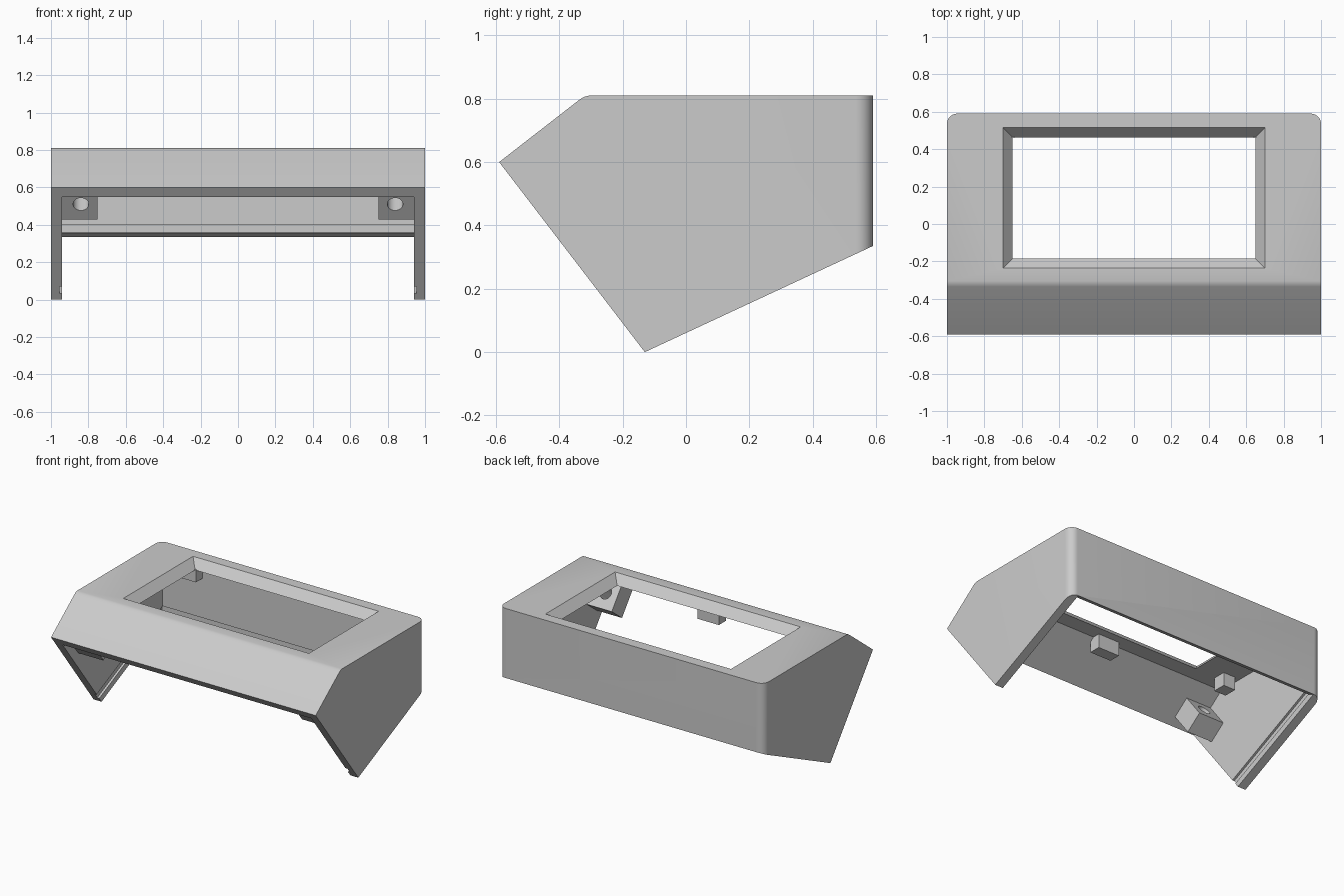
import bpy, bmesh
from mathutils import Vector

cube = bpy.data.objects.get("Cube")
if cube:
    bpy.data.objects.remove(cube, do_unlink=True)

grey = bpy.data.materials.new("light_grey")
grey.use_nodes = True
colour = (0.6, 0.6, 0.6, 1)
grey.diffuse_color = colour
grey.node_tree.nodes["Principled BSDF"].inputs["Base Color"].default_value = colour


def finish(name, bm):
    bmesh.ops.recalc_face_normals(bm, faces=bm.faces)
    mesh = bpy.data.meshes.new(name)
    bm.to_mesh(mesh)
    bm.free()
    mesh.materials.append(grey)
    obj = bpy.data.objects.new(name, mesh)
    bpy.context.collection.objects.link(obj)
    return obj


def prism(name, profile, x0, x1, corner=0):
    """Extrude a (y, z) profile along x; optionally round the rear uprights."""
    bm = bmesh.new()
    face = bm.faces.new([bm.verts.new((x0, y, z)) for y, z in profile])
    out = bmesh.ops.extrude_face_region(bm, geom=[face])
    verts = [v for v in out["geom"] if isinstance(v, bmesh.types.BMVert)]
    bmesh.ops.translate(bm, verts=verts, vec=(x1 - x0, 0, 0))
    if corner:
        back = max(v.co.y for v in bm.verts)
        uprights = [e for e in bm.edges
                    if all(v.co.y > back - 0.001 for v in e.verts)
                    and abs(e.verts[0].co.x - e.verts[1].co.x) < 0.001]
        bmesh.ops.bevel(bm, geom=uprights, offset=corner, segments=8,
                        profile=0.5, affect='EDGES')
    return finish(name, bm)


def box(name, x0, x1, y0, y1, z0, z1):
    return prism(name, [(y0, z0), (y1, z0), (y1, z1), (y0, z1)], x0, x1)


def cut(obj, cutter):
    bpy.context.view_layer.objects.active = obj
    mod = obj.modifiers.new("cut", 'BOOLEAN')
    mod.operation = 'DIFFERENCE'
    mod.solver = 'EXACT'
    mod.object = cutter
    bpy.ops.object.modifier_apply(modifier=mod.name)
    bpy.data.objects.remove(cutter, do_unlink=True)


def along(origin, u, v, s, r):
    p = Vector(origin) + s * Vector(u) + r * Vector(v)
    return p.x, p.y


# Outer shell with a softened ridge and rounded rear corners
shell = prism("shell", [(-0.59, 0.6), (-0.335, 0.798), (-0.322, 0.806), (-0.305, 0.81),
                        (0.59, 0.81), (0.59, 0.335), (-0.13, 0)], -1, 1, 0.055)

# Hollow interior, open below and at the sloping front
cut(shell, prism("cavity", [(-0.29, 0.75), (0.53, 0.75), (0.53, 0.36), (0.65, 0.31),
                            (0.65, -0.3), (-0.63, -0.3), (-0.63, 0.489)], -0.94, 0.94))

# Groove for the base panel, parallel to the bottom edge
low, up = (0.907, 0.422), (-0.422, 0.907)
cut(shell, prism("groove", [along((-0.13, 0), low, up, s, d)
                            for s, d in ((-0.2, 0.04), (0.763, 0.04), (0.784, 0.085), (-0.2, 0.085))],
                 -0.955, 0.955))

# Window with sloping sides
bm = bmesh.new()
bmesh.ops.create_cube(bm, size=2)
for v in bm.verts:
    top = v.co.z > 0
    grow = 0.01 if top else -0.06
    v.co = (v.co.x * (0.7 + grow), 0.14 + v.co.y * (0.375 + grow), 0.82 if top else 0.74)
cut(shell, finish("window", bm))

# Drilled mounting bosses behind the open front
down, inward = (0.608, -0.794), (0.794, 0.608)
inner = (-0.55, 0.55)
for side, label in ((1, "left"), (-1, "right")):
    xs = sorted((side * 0.75, side * 0.945))
    boss = prism(label + "_front_boss",
                 [along(inner, down, inward, s, r)
                  for s, r in ((-0.005, 0.06), (0.2, 0.06), (0.2, 0.2), (-0.005, 0.2))], *xs)
    y, z = along(inner, down, inward, 0.096, 0.13)
    bm = bmesh.new()
    bmesh.ops.create_cone(bm, cap_ends=True, segments=32, radius1=0.042, radius2=0.042, depth=0.4)
    turn = Vector((0, 0, 1)).rotation_difference(Vector((0, *inward)))
    bmesh.ops.rotate(bm, verts=bm.verts, matrix=turn.to_matrix())
    bmesh.ops.translate(bm, verts=bm.verts, vec=(side * 0.84, y, z))
    cut(boss, finish("hole", bm))

    # Small blocks under the top
    xs = sorted((side * 0.81, side * 0.9))
    box(label + "_side_block", *xs, -0.2, -0.11, 0.66, 0.755)
    xs = sorted((side * 0.64, side * 0.8))
    box(label + "_rear_block", *xs, 0.46, 0.535, 0.67, 0.755)

# Central block under the front edge of the window
box("centre_block", -0.08, 0.08, -0.32, -0.24, 0.655, 0.755)

# Smooth only the rounded surfaces
for obj in bpy.context.scene.objects:
    if obj.type == 'MESH' and grey.name in obj.data.materials:
        bpy.ops.object.select_all(action='DESELECT')
        obj.select_set(True)
        bpy.context.view_layer.objects.active = obj
        bpy.ops.object.shade_smooth_by_angle(angle=0.45)
